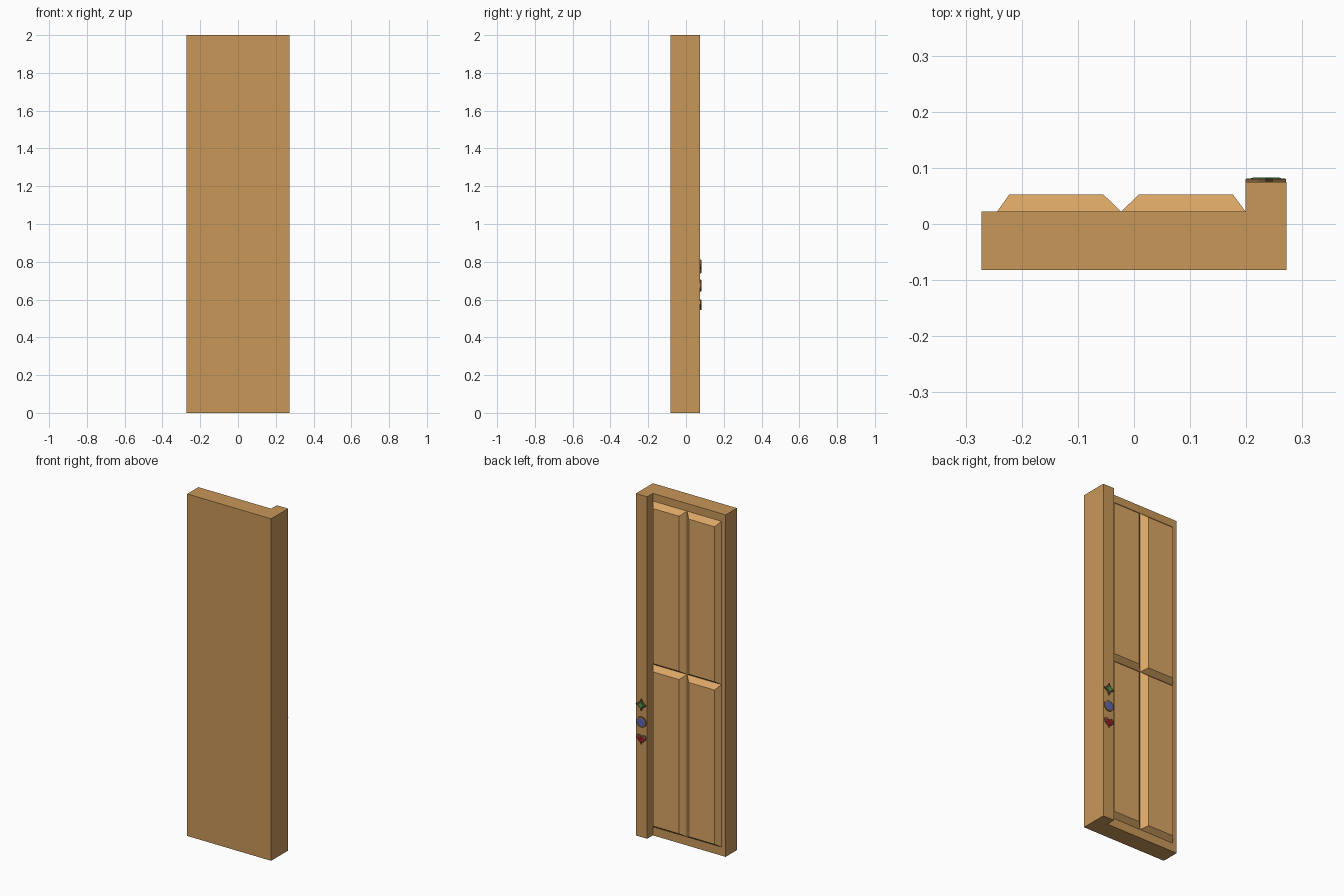
import bpy, bmesh
from math import sin, cos, pi

if "Cube" in bpy.data.objects:
    bpy.data.objects.remove(bpy.data.objects["Cube"])

def material(name, rgb):
    m = bpy.data.materials.new(name)
    m.diffuse_color = (*rgb, 1)
    m.use_nodes = True
    m.node_tree.nodes["Principled BSDF"].inputs["Base Color"].default_value = m.diffuse_color
    return m

wood = material("wood", (0.58, 0.31, 0.10))
panel_wood = material("panel_wood", (0.70, 0.38, 0.13))
rim_wood = material("rim_wood", (0.22, 0.12, 0.05))

def loft(name, rings, mat, cap_start=True):
    """Skin a stack of equal-length point rings and cap the ends."""
    bm = bmesh.new()
    rs = [[bm.verts.new(p) for p in r] for r in rings]
    n = len(rs[0])
    for a, b in zip(rs, rs[1:]):
        for i in range(n):
            bm.faces.new((a[i], a[(i + 1) % n], b[(i + 1) % n], b[i]))
    if cap_start:
        bm.faces.new(rs[0][::-1])
    bm.faces.new(rs[-1])
    bmesh.ops.recalc_face_normals(bm, faces=bm.faces)
    me = bpy.data.meshes.new(name)
    bm.to_mesh(me)
    bm.free()
    me.materials.append(mat)
    ob = bpy.data.objects.new(name, me)
    bpy.context.collection.objects.link(ob)
    return ob

# Door slab with raised stile: L-shaped profile extruded upward
profile = [(-.272, -.082), (.272, -.082), (.272, .075), (.199, .075), (.199, .022), (-.272, .022)]
loft("door_slab", [[(x, y, z) for x, y in profile] for z in (0, 2)], wood)

# Four raised bevelled panels
def rect(x0, x1, z0, z1, y):
    return [(x0, y, z0), (x1, y, z0), (x1, y, z1), (x0, y, z1)]

columns = [(-.244, -.023, .022, .032), (-.023, .199, .032, .023)]
rows = [(.05, 1.0), (1.0, 1.955)]
for i, (x0, x1, bl, br) in enumerate(columns):
    for j, (z0, z1) in enumerate(rows):
        loft(f"panel_{i}_{j}", [rect(x0, x1, z0, z1, .022),
             rect(x0 + bl, x1 - br, z0 + .022, z1 - .026, .053)], panel_wood)

# Button outlines: star, round, heart (unit size)
star = [((1, .5)[k % 2] * cos(k * pi / 4), (1, .5)[k % 2] * sin(k * pi / 4)) for k in range(8)]
disc = [(cos(k * pi / 6), sin(k * pi / 6)) for k in range(12)]
heart = []
for k in range(20):
    t = 2 * pi * k / 20
    heart.append((sin(t) ** 3, (13 * cos(t) - 5 * cos(2 * t) - 2 * cos(3 * t) - cos(4 * t) + 2.5) / 16.5))

def button(name, outline, z, r, rgb):
    def ring(s, y):
        return [(.235 + u * r * s, y, z + v * r * s) for u, v in outline]
    loft(name + "_rim", [ring(1, .074), ring(1, .080), ring(.92, .0815), ring(.78, .0815)], rim_wood)
    loft(name + "_gem", [ring(.78, .081), ring(.62, .083)], material(name, rgb))

button("green_star", star, .775, .036, (.08, .30, .06))
button("blue_disc", disc, .674, .032, (.10, .13, .50))
button("red_heart", heart, .572, .032, (.35, .01, .02))
